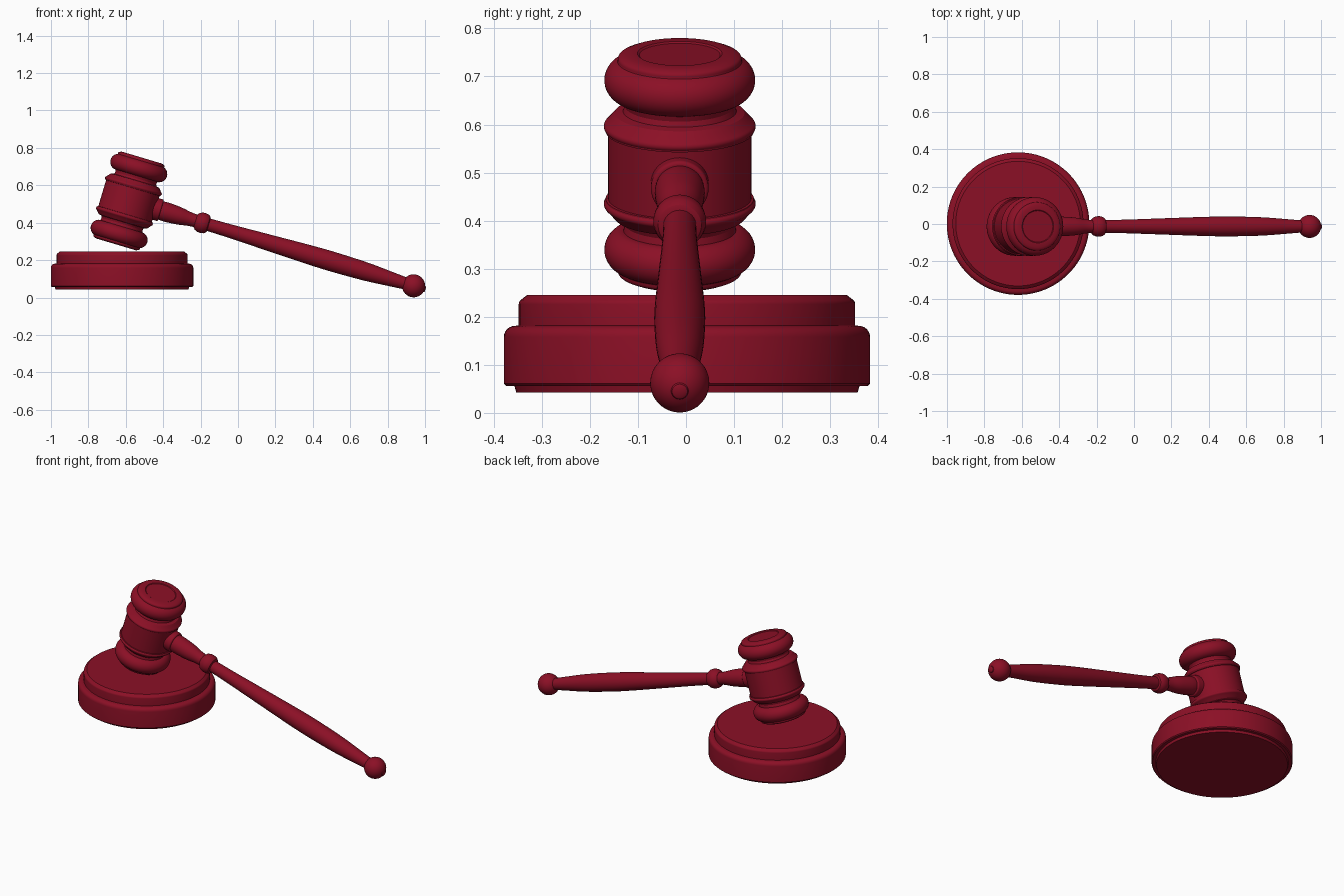
import bpy, bmesh, math
from mathutils import Matrix, Vector

if "Cube" in bpy.data.objects:
    bpy.data.objects.remove(bpy.data.objects["Cube"])

crimson = bpy.data.materials.new("crimson wood")
crimson.diffuse_color = (0.26, 0.005, 0.019, 1)
crimson.use_nodes = True
crimson.node_tree.nodes["Principled BSDF"].inputs["Base Color"].default_value = crimson.diffuse_color


def arc(cr, ch, rad, a0, a1, n):
    """Profile points (radius, height) on a circular arc, angles in degrees."""
    pts = []
    for i in range(n + 1):
        a = math.radians(a0 + (a1 - a0) * i / n)
        pts.append((max(cr + rad * math.cos(a), 0), ch + rad * math.sin(a)))
    return pts


def smooth_path(pts, n=8):
    """Catmull-Rom curve through a few profile points."""
    p = [Vector(q) for q in [pts[0]] + pts + [pts[-1]]]
    out = []
    for i in range(1, len(p) - 2):
        for k in range(n):
            t = k / n
            q = 0.5 * (2 * p[i] + (p[i + 1] - p[i - 1]) * t
                       + (2 * p[i - 1] - 5 * p[i] + 4 * p[i + 1] - p[i + 2]) * t * t
                       + (3 * p[i] - p[i - 1] - 3 * p[i + 1] + p[i + 2]) * t ** 3)
            out.append(tuple(q))
    return out + [pts[-1]]


def lathe(name, profile, matrix, seg=80):
    """Spin a (radius, height) profile around local z; ends close on the axis."""
    bm = bmesh.new()
    rings = []
    for r, h in profile:
        if r < 1e-5:
            rings.append([bm.verts.new((0, 0, h))])
        else:
            rings.append([bm.verts.new((r * math.cos(2 * math.pi * i / seg),
                                        r * math.sin(2 * math.pi * i / seg), h))
                          for i in range(seg)])
    for a, b in zip(rings, rings[1:]):
        for i in range(seg):
            j = (i + 1) % seg
            if len(a) == 1 and len(b) > 1:
                bm.faces.new((a[0], b[j], b[i]))
            elif len(b) == 1 and len(a) > 1:
                bm.faces.new((a[i], a[j], b[0]))
            elif len(a) > 1:
                bm.faces.new((a[i], a[j], b[j], b[i]))
    bmesh.ops.recalc_face_normals(bm, faces=bm.faces)
    me = bpy.data.meshes.new(name)
    bm.to_mesh(me)
    bm.free()
    me.materials.append(crimson)
    ob = bpy.data.objects.new(name, me)
    bpy.context.collection.objects.link(ob)
    ob.matrix_world = matrix
    bpy.ops.object.select_all(action='DESELECT')
    ob.select_set(True)
    bpy.context.view_layer.objects.active = ob
    bpy.ops.object.shade_smooth_by_angle(angle=math.radians(32))


# sound block: stepped round base
block = [(0, 0.042), (0.355, 0.042), (0.359, 0.056), (0.376, 0.056), (0.381, 0.061)]
block += arc(0.358, 0.158, 0.023, 0, 90, 6)
block += [(0.35, 0.182)] + arc(0.338, 0.226, 0.012, 0, 45, 3)
block += [(0.333, 0.245), (0, 0.245)]
lathe("sound_block", block, Matrix.Translation((-0.62, 0.002, 0)), 96)

# gavel frame: head axis tilted toward the handle
tilt = math.radians(16.6)
head = Matrix.Translation((-0.583, -0.013, 0.516)) @ Matrix.Rotation(tilt, 4, 'Y')

# head: upper half profile, mirrored for the lower half
half = [(0.149, 0), (0.149, 0.072), (0.154, 0.073)]
half += arc(0.148, 0.084, 0.010, -50, 60, 6)
half += [(0.144, 0.103), (0.135, 0.113), (0.118, 0.117), (0.114, 0.128), (0.117, 0.142)]
half += arc(0.113, 0.184, 0.044, -75, 68, 14)
half += [(0.129, 0.226)] + arc(0.120, 0.229, 0.009, 0, 60, 3)
half += [(0.112, 0.242), (0.088, 0.242), (0.084, 0.239), (0, 0.239)]
lower = [(r, -h) for r, h in reversed(half[1:])]
lathe("gavel_head", lower + half, head)

# handle axis runs along local +x of the head
shaft = head @ Matrix.Rotation(math.pi / 2, 4, 'Y')

# joint ring where the handle enters the head
lathe("joint_ring", [(0, 0.12), (0.06, 0.12), (0.06, 0.168)]
      + arc(0.052, 0.170, 0.008, 0, 90, 5) + [(0, 0.178)], shaft, 48)

# turned neck between ring and collar
lathe("handle_neck", [(0, 0.17)] + smooth_path(
    [(0.050, 0.17), (0.052, 0.21), (0.047, 0.28), (0.037, 0.34), (0.034, 0.39)])
    + [(0, 0.39)], shaft, 48)

# collar
lathe("handle_collar", [(0, 0.372), (0.036, 0.372), (0.047, 0.381), (0.054, 0.398),
                        (0.055, 0.415), (0.052, 0.430), (0.045, 0.441), (0.036, 0.445),
                        (0, 0.445)], shaft, 48)

# long swelling grip
lathe("handle_grip", [(0, 0.42)] + smooth_path(
    [(0.034, 0.42), (0.036, 0.55), (0.043, 0.76), (0.051, 1.0), (0.053, 1.14),
     (0.049, 1.32), (0.039, 1.46), (0.031, 1.56)]) + [(0, 1.56)], shaft, 48)

# end ball with a small button
lathe("handle_ball", arc(0, 1.588, 0.0615, -90, 73, 22)
      + [(0.016, 1.651), (0.010, 1.654), (0, 1.654)], shaft, 48)
